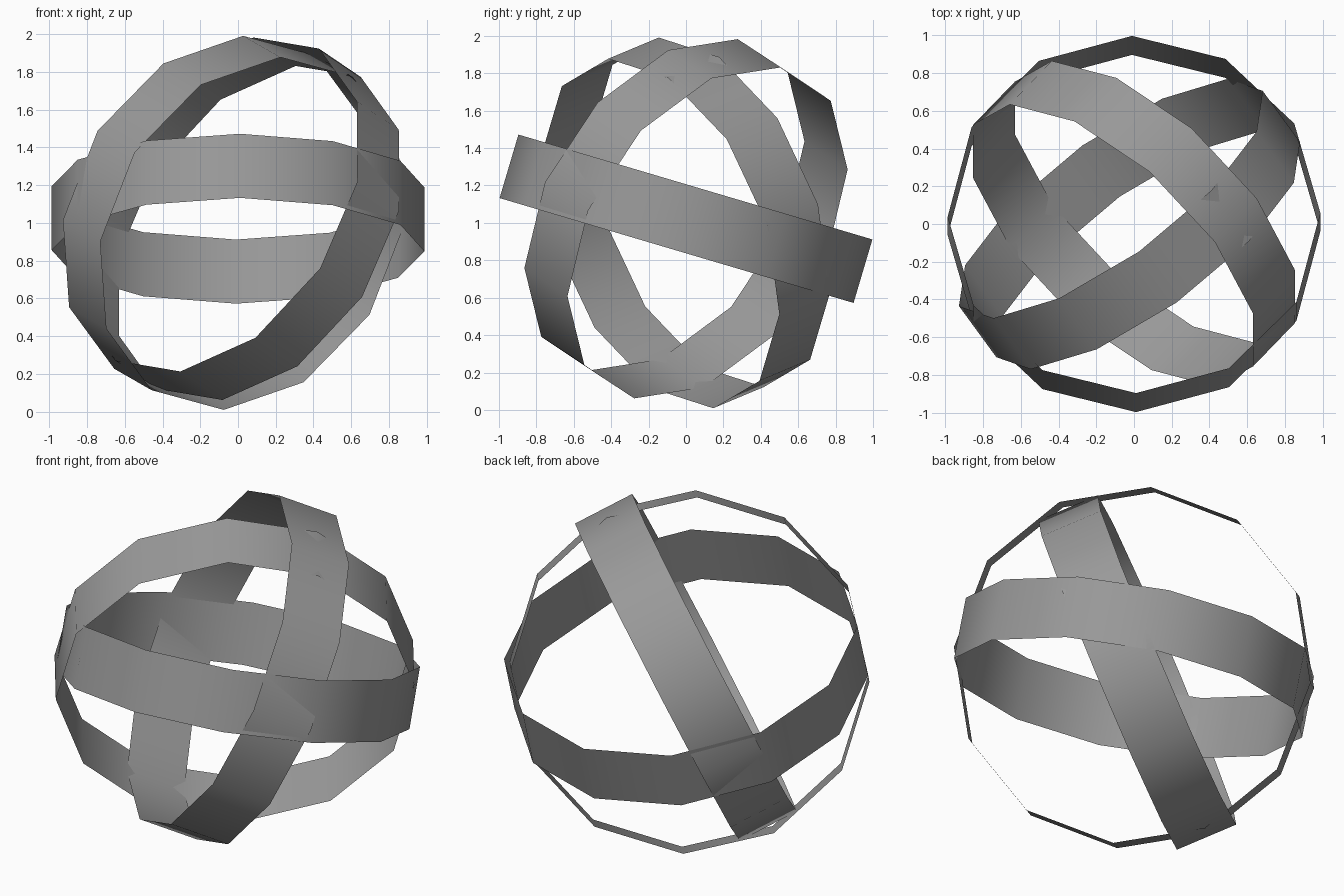
import bpy
import math
from mathutils import Matrix, Vector

cube = bpy.data.objects.get("Cube")
if cube:
    bpy.data.objects.remove(cube, do_unlink=True)

RADIUS = 0.987
WIDTH = 0.354
SIDES = 12

grey = bpy.data.materials.new("mid_grey")
grey.use_nodes = True
colour = (0.32, 0.32, 0.32, 1)
grey.diffuse_color = colour
grey.node_tree.nodes["Principled BSDF"].inputs["Base Color"].default_value = colour


def band(name, centre, axis, flat):
    """Open twelve-sided band around axis; flat points at the middle of one side."""
    bpy.ops.mesh.primitive_cylinder_add(
        vertices=SIDES, radius=RADIUS, depth=WIDTH, end_fill_type='NOTHING')
    ring = bpy.context.object
    ring.name = name
    z = Vector(axis).normalized()
    x = Vector(flat)
    x = (x - z * x.dot(z)).normalized()
    y = z.cross(x)
    turn = Matrix((x, y, z)).transposed().to_4x4()
    half_step = Matrix.Rotation(math.pi / SIDES, 4, 'Z')
    ring.matrix_world = Matrix.Translation(centre) @ turn @ half_step
    ring.data.materials.append(grey)
    for face in ring.data.polygons:
        face.use_smooth = True
    return ring


# Near-level band, tipped forward
tilt = math.radians(16.5)
band("level_band", (0, 0, 1.022), (0, math.sin(tilt), math.cos(tilt)),
     (math.cos(math.pi / SIDES), math.sin(math.pi / SIDES), -0.077))

# Two steep bands crossing over the top
band("left_steep_band", (0, 0, 1.022), (0.628, 0.651, -0.426), (0.73, 0.41, 1.705))
band("right_steep_band", (-0.024, 0, 1.0), (0.559, -0.765, -0.32), (-0.122, -0.81, 1.724))
